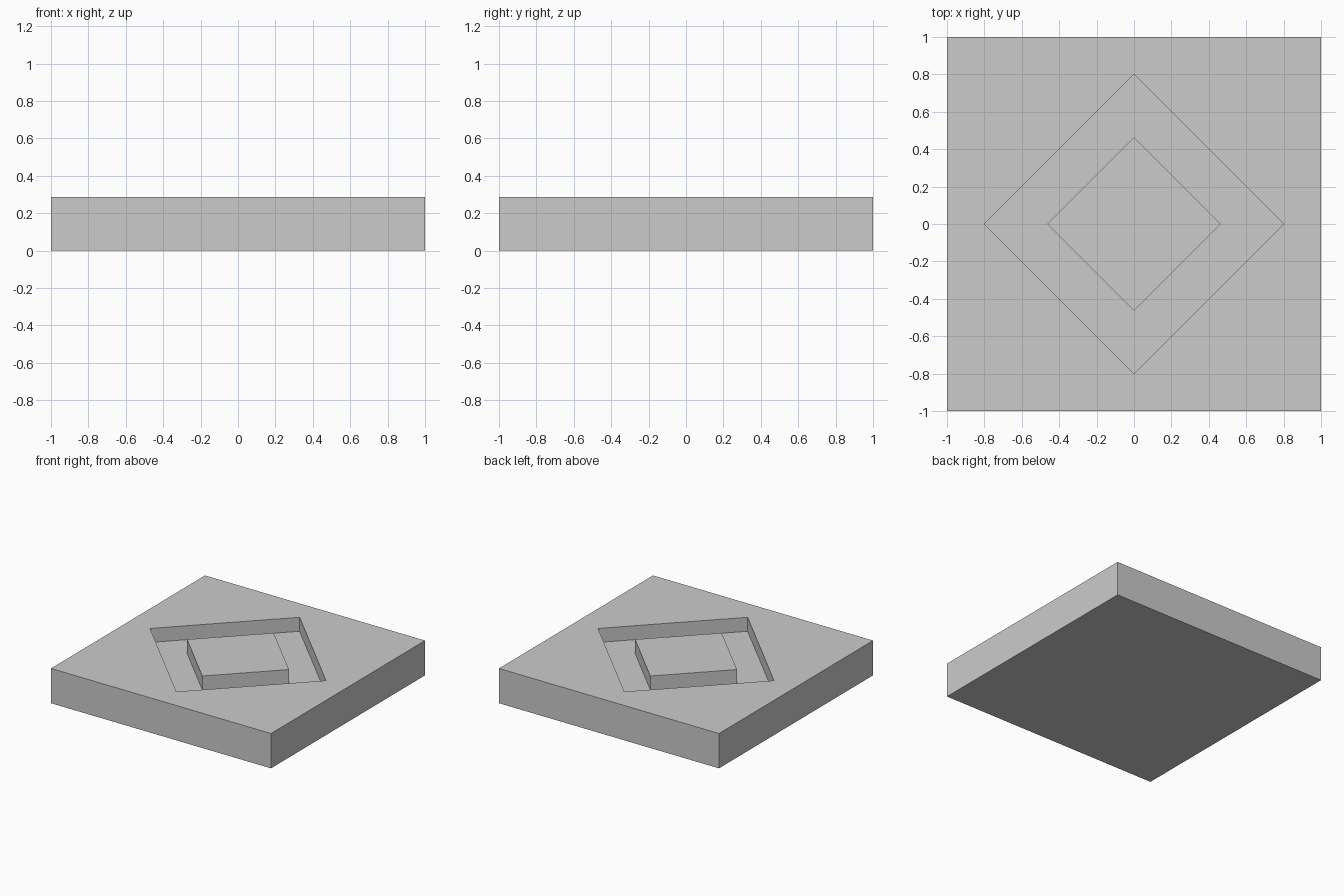
import bpy, bmesh
from math import cos, sin, pi, sqrt

if "Cube" in bpy.data.objects:
    bpy.data.objects.remove(bpy.data.objects["Cube"])

HEIGHT = 0.286
FLOOR = HEIGHT - 0.115

bm = bmesh.new()


def ring(radius, z, turn=0.0):
    """Four corners at the given radius and height."""
    return [bm.verts.new((radius * cos(turn + i * pi / 2),
                          radius * sin(turn + i * pi / 2), z)) for i in range(4)]


def bridge(a, b):
    for i in range(4):
        j = (i + 1) % 4
        bm.faces.new((a[i], a[j], b[j], b[i]))


# Square slab, diamond groove and flush diamond island
base = ring(sqrt(2), 0, pi / 4)
rim = ring(sqrt(2), HEIGHT, pi / 4)
groove_top = ring(0.80, HEIGHT)
groove_floor = ring(0.80, FLOOR)
island_floor = ring(0.463, FLOOR)
island_top = ring(0.463, HEIGHT)

bm.faces.new(base[::-1])
bridge(base, rim)

# Top surface between the square rim and the diamond groove
for i in range(4):
    j = (i + 1) % 4
    bm.faces.new((rim[i], rim[j], groove_top[j]))
    bm.faces.new((rim[i], groove_top[j], groove_top[i]))

bridge(groove_top, groove_floor)
bridge(groove_floor, island_floor)
bridge(island_floor, island_top)
bm.faces.new(island_top)

bmesh.ops.recalc_face_normals(bm, faces=bm.faces)
mesh = bpy.data.meshes.new("grooved_tile")
bm.to_mesh(mesh)
bm.free()
bpy.context.collection.objects.link(bpy.data.objects.new("grooved_tile", mesh))
